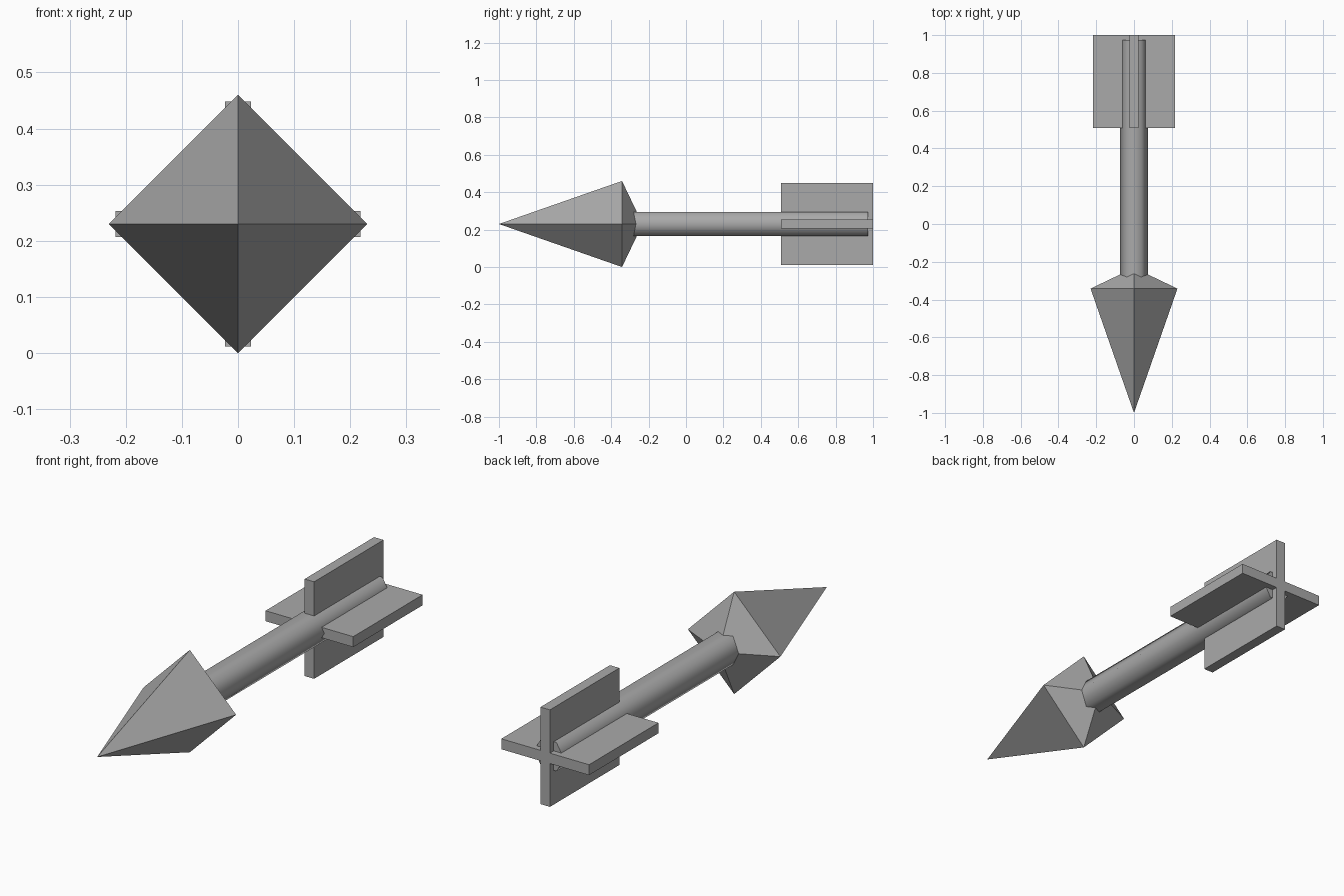
import bpy
import bmesh
from math import pi, radians
from mathutils import Matrix, Vector

if "Cube" in bpy.data.objects:
    bpy.data.objects.remove(bpy.data.objects["Cube"], do_unlink=True)

AXIS_Z = 0.23
TO_Y = Matrix.Rotation(-pi / 2, 4, "X")  # turns local +z to +y

grey = bpy.data.materials.new("plain_grey")
grey.use_nodes = True
colour = (0.4, 0.4, 0.4, 1)
grey.diffuse_color = colour
grey.node_tree.nodes["Principled BSDF"].inputs["Base Color"].default_value = colour


def finish(name, bm):
    bmesh.ops.recalc_face_normals(bm, faces=bm.faces)
    mesh = bpy.data.meshes.new(name)
    bm.to_mesh(mesh)
    bm.free()
    mesh.materials.append(grey)
    obj = bpy.data.objects.new(name, mesh)
    bpy.context.collection.objects.link(obj)
    return obj


def prism(bm, sides, r_front, r_back, y_front, y_back, spin=0, caps=True):
    centre = Matrix.Translation((0, (y_front + y_back) / 2, AXIS_Z))
    bmesh.ops.create_cone(bm, cap_ends=caps, segments=sides, radius1=r_front,
                          radius2=r_back, depth=y_back - y_front,
                          matrix=centre @ TO_Y @ Matrix.Rotation(spin, 4, "Z"))


# Arrowhead: long front pyramid and short back pyramid sharing a square rim
bm = bmesh.new()
prism(bm, 4, 0, 0.23, -1, -0.342, caps=False)
prism(bm, 4, 0.23, 0, -0.342, -0.232, caps=False)
bmesh.ops.remove_doubles(bm, verts=bm.verts, dist=0.0005)
finish("arrowhead", bm)

# Shaft: six-sided rod with smooth sides and a flat end
bm = bmesh.new()
prism(bm, 6, 0.0745, 0.0745, -0.3, 0.973, spin=pi / 6)
# a corner must point along x
if max(v.co.x for v in bm.verts) < 0.07:
    bmesh.ops.rotate(bm, verts=bm.verts, cent=Vector((0, 0, AXIS_Z)),
                     matrix=Matrix.Rotation(pi / 6, 3, "Y"))
shaft = finish("shaft", bm)
bpy.ops.object.select_all(action="DESELECT")
shaft.select_set(True)
bpy.context.view_layer.objects.active = shaft
bpy.ops.object.shade_smooth_by_angle(angle=radians(65))

# Tail: two crossed slabs joined as a plus-shaped outline, pushed along y
half, thin = 0.218, 0.0235
bm = bmesh.new()
corner = [Vector((half, 0, -thin)), Vector((half, 0, thin)), Vector((thin, 0, thin))]
outline = []
for quarter in range(4):
    turn = Matrix.Rotation(-quarter * pi / 2, 3, "Y")
    outline += [bm.verts.new(turn @ p + Vector((0, 0.507, AXIS_Z))) for p in corner]
face = bm.faces.new(outline)
pushed = bmesh.ops.extrude_face_region(bm, geom=[face])
bmesh.ops.translate(bm, vec=(0, 0.493, 0),
                    verts=[g for g in pushed["geom"] if isinstance(g, bmesh.types.BMVert)])
finish("tail_fins", bm)
